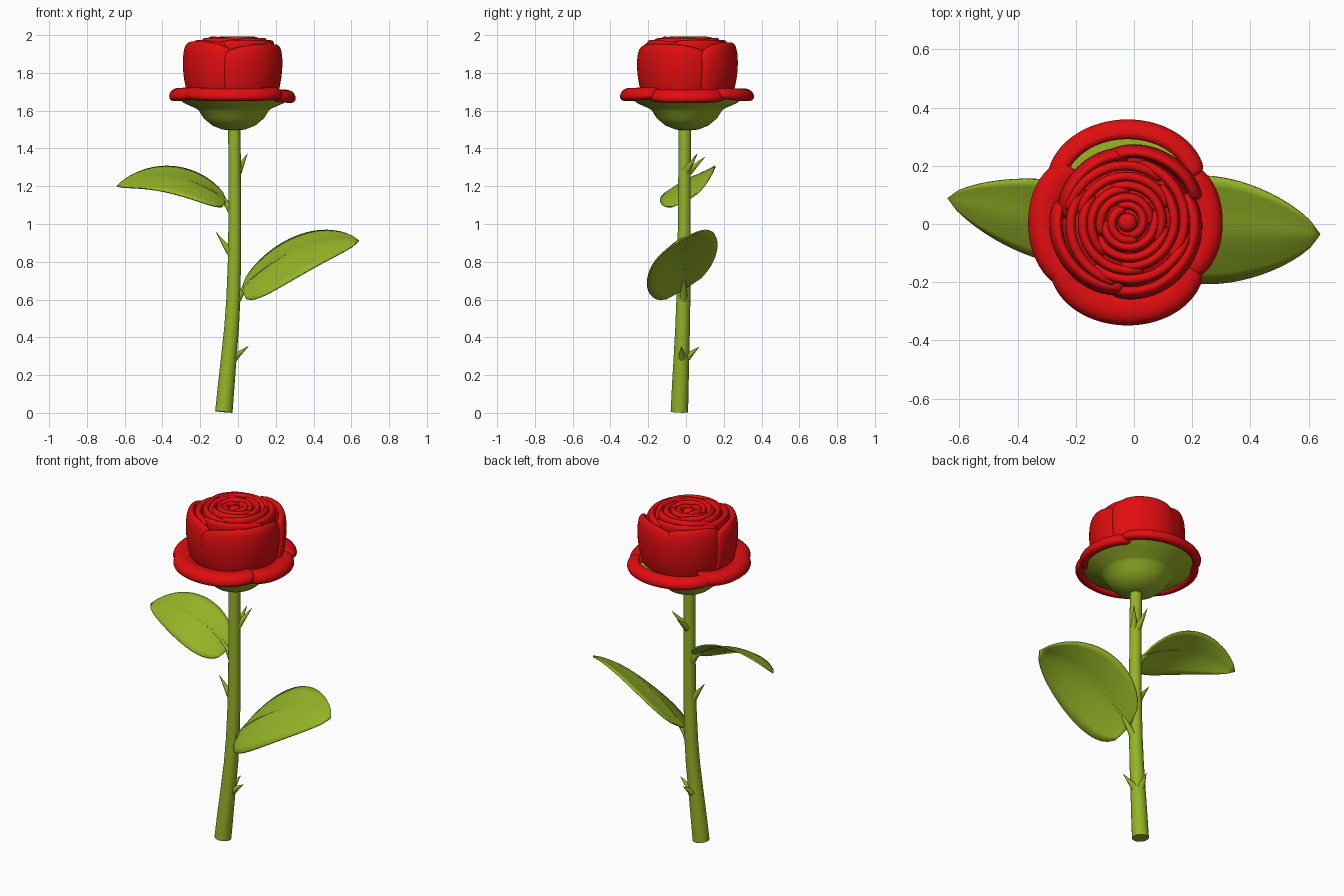
import bpy, bmesh, math
from mathutils import Vector
from mathutils.geometry import interpolate_bezier

if "Cube" in bpy.data.objects:
    bpy.data.objects.remove(bpy.data.objects["Cube"])

CX, CY = -0.022, 0.005      # flower axis


def material(name, rgb):
    m = bpy.data.materials.new(name)
    m.diffuse_color = (*rgb, 1)
    m.use_nodes = True
    m.node_tree.nodes["Principled BSDF"].inputs["Base Color"].default_value = m.diffuse_color
    return m


RED = material("petal red", (0.75, 0.004, 0.005))
GREEN = material("leaf green", (0.30, 0.45, 0.02))


def finish(name, bm, mat, thick=0, sub=0, angle=50):
    bmesh.ops.remove_doubles(bm, verts=bm.verts, dist=1e-5)
    bmesh.ops.recalc_face_normals(bm, faces=bm.faces)
    me = bpy.data.meshes.new(name)
    bm.to_mesh(me)
    bm.free()
    ob = bpy.data.objects.new(name, me)
    bpy.context.collection.objects.link(ob)
    me.materials.append(mat)
    if thick:
        s = ob.modifiers.new("thickness", 'SOLIDIFY')
        s.thickness, s.offset = thick, 0
    if sub:
        s = ob.modifiers.new("smooth", 'SUBSURF')
        s.levels = s.render_levels = sub
    bpy.ops.object.select_all(action='DESELECT')
    bpy.context.view_layer.objects.active = ob
    ob.select_set(True)
    bpy.ops.object.shade_smooth_by_angle(angle=math.radians(angle))
    return ob


def grid(rows):
    """Quad sheet from rows of points."""
    bm = bmesh.new()
    vs = [[bm.verts.new(p) for p in row] for row in rows]
    for a, b in zip(vs, vs[1:]):
        for i in range(len(a) - 1):
            bm.faces.new((a[i], a[i + 1], b[i + 1], b[i]))
    return bm


def lathe(name, profile, mat, n=48):
    rows = [[(CX + r * math.cos(2 * math.pi * k / n), CY + r * math.sin(2 * math.pi * k / n), z)
             for r, z in profile] for k in range(n + 1)]
    return finish(name, grid(rows), mat)


def tube(name, pts, radii, mat, n=20):
    """Round tube with capped ends along a point list."""
    pts = [Vector(p) for p in pts]
    rows = []
    for i, p in enumerate(pts):
        d = (pts[min(i + 1, len(pts) - 1)] - pts[max(i - 1, 0)]).normalized()
        u = d.cross(Vector((0, 1, 0))).normalized()
        w = d.cross(u)
        rows.append([p + radii[i] * (u * math.cos(2 * math.pi * k / n) + w * math.sin(2 * math.pi * k / n))
                     for k in range(n + 1)])
    bm = grid(rows)
    bmesh.ops.remove_doubles(bm, verts=bm.verts, dist=1e-5)
    bmesh.ops.holes_fill(bm, edges=bm.edges)
    return finish(name, bm, mat)


def petal(name, ang, span, profile, thick, twist=0, drop=0, pinch=0, n=14):
    """Curved sheet about the flower axis: profile (r, z) swept over span degrees."""
    rows = []
    for k in range(n + 1):
        u = 2 * k / n - 1
        a = math.radians(ang + u * span / 2)
        row = []
        for j, (r, z) in enumerate(profile):
            v = j / (len(profile) - 1)
            rr = r + twist * u - pinch * abs(u) ** 4
            row.append((CX + rr * math.cos(a), CY + rr * math.sin(a), z - drop * v * abs(u) ** 3))
        rows.append(row)
    return finish(name, grid(rows), RED, thick, 2, 80)


# stem
tube("stem", [(-0.075, -0.035, 0.005), (-0.062, -0.03, 0.15), (-0.048, -0.024, 0.3), (-0.034, -0.018, 0.45),
              (-0.025, -0.014, 0.6), (-0.019, -0.011, 0.8), (-0.017, -0.009, 1.0), (-0.018, -0.008, 1.25),
              (-0.019, -0.006, 1.53)],
     [0.046, 0.044, 0.041, 0.039, 0.037, 0.035, 0.034, 0.033, 0.033], GREEN, 24)

# calyx under the bloom
lathe("calyx", [(0, 1.494), (0.06, 1.50), (0.115, 1.522), (0.16, 1.56), (0.185, 1.60), (0.2, 1.612),
                (0.26, 1.638), (0.305, 1.67), (0.3, 1.68), (0.2, 1.685), (0, 1.685)], GREEN)

# solid heart that closes the gaps between petals
lathe("flower_core", [(0, 1.66), (0.2, 1.66), (0.225, 1.75), (0.225, 1.88), (0.19, 1.92), (0.1, 1.945),
                      (0.03, 1.955), (0, 1.955)], RED)
lathe("flower_bud", [(0, 1.90), (0.03, 1.90), (0.033, 1.965), (0.026, 1.98), (0.012, 1.985), (0, 1.985)], RED, 24)

# inner wrapped petals: radius, count, span, top z, phase
for i, (r, cnt, span, top, ph) in enumerate([(0.055, 2, 205, 1.995, 20), (0.087, 2, 215, 1.996, 100),
                                             (0.122, 3, 150, 1.994, 40), (0.158, 3, 150, 1.988, 95),
                                             (0.198, 4, 118, 1.975, 20)]):
    for k in range(cnt):
        petal(f"inner_petal_{i + 1}_{k + 1}", ph + k * 360 / cnt, span,
              [(r - 0.006, 1.80), (r, 1.88), (r + 0.002, 1.94), (r, top)],
              0.034, twist=0.009, drop=0.02)

# cup petals: angle, span, top z, radius offset
for i, (a, span, top, dr) in enumerate([(322, 130, 1.955, 0.0), (62, 88, 1.965, 0.012), (132, 88, 1.965, -0.006),
                                        (215, 104, 1.97, 0.004)]):
    petal(f"cup_petal_{i + 1}", a, span,
          [(0.205 + dr, 1.65), (0.228 + dr, 1.72), (0.243 + dr, 1.80), (0.246 + dr, 1.89), (0.232 + dr, top)],
          0.04, twist=-0.008, drop=0.045, pinch=0.012)

# rolled lower petals: angle, span, outer radius, inner start, height shift
for i, (a, span, R, start, dz) in enumerate([(0, 90, 0.33, 0.11, -0.01), (92, 116, 0.358, 0.055, 0),
                                             (182, 94, 0.345, 0.11, 0), (269, 112, 0.357, 0.12, 0)]):
    petal(f"lower_petal_{i + 1}", a, span,
          [(R - start, 1.685 + dz), (R - 0.05, 1.70 + dz), (R - 0.027, 1.69 + dz), (R - 0.022, 1.65 + dz)],
          0.054, pinch=0.035, drop=-0.012)


def leaf(name, ctrl, wf, wb, zf, zb):
    """Leaf on a bezier midrib; front/back half widths and their z offsets."""
    n = 20
    mid = interpolate_bezier(*[Vector(c) for c in ctrl], n + 1)
    rows = []
    for k, p in enumerate(mid):
        t = k / n
        w = 2.32 * t ** 0.5 * (1 - t) ** 0.75
        row = []
        for j in range(-5, 6):
            s = j / 5
            y, z = (wb, zb) if s > 0 else (wf, zf)
            row.append(p + Vector((0, s * w * y, abs(s) ** 1.15 * w * z)))
        rows.append(row)
    finish(name, grid(rows), GREEN, 0.008)
    rib = mid[2:18]
    tube(name + "_midrib", rib, [0.007 * (1 - 0.6 * i / 15) for i in range(16)], GREEN, 8)


leaf("right_leaf", [(0.02, -0.01, 0.655), (0.17, -0.01, 0.81), (0.42, -0.02, 0.96), (0.64, -0.035, 0.91)],
     0.19, 0.18, -0.15, 0.075)
leaf("left_leaf", [(-0.06, 0, 1.12), (-0.2, 0, 1.23), (-0.42, 0.04, 1.31), (-0.64, 0.09, 1.2)],
     0.15, 0.13, -0.09, 0.06)

# leaf stalks
tube("right_stalk", [(-0.015, -0.012, 0.585), (0.015, -0.012, 0.635), (0.07, -0.01, 0.70)],
     [0.024, 0.018, 0.008], GREEN, 12)
tube("left_stalk", [(-0.025, -0.008, 1.06), (-0.06, -0.003, 1.11), (-0.11, 0, 1.16)],
     [0.024, 0.017, 0.008], GREEN, 12)

# thorns: base, tip
for i, (b, t) in enumerate([((-0.02, -0.02, 0.295), (0.055, -0.025, 0.352)),
                            ((-0.045, 0.005, 0.295), (-0.03, 0.068, 0.348)),
                            ((-0.04, -0.01, 0.85), (-0.115, -0.012, 0.955)),
                            ((0.0, 0.0, 1.28), (0.05, 0.06, 1.372)),
                            ((-0.015, 0.012, 1.275), (-0.01, 0.1, 1.355))]):
    b, t = Vector(b), Vector(t)
    tube(f"thorn_{i + 1}", [b, b.lerp(t, 0.5), t], [0.022, 0.011, 0.001], GREEN, 10)
